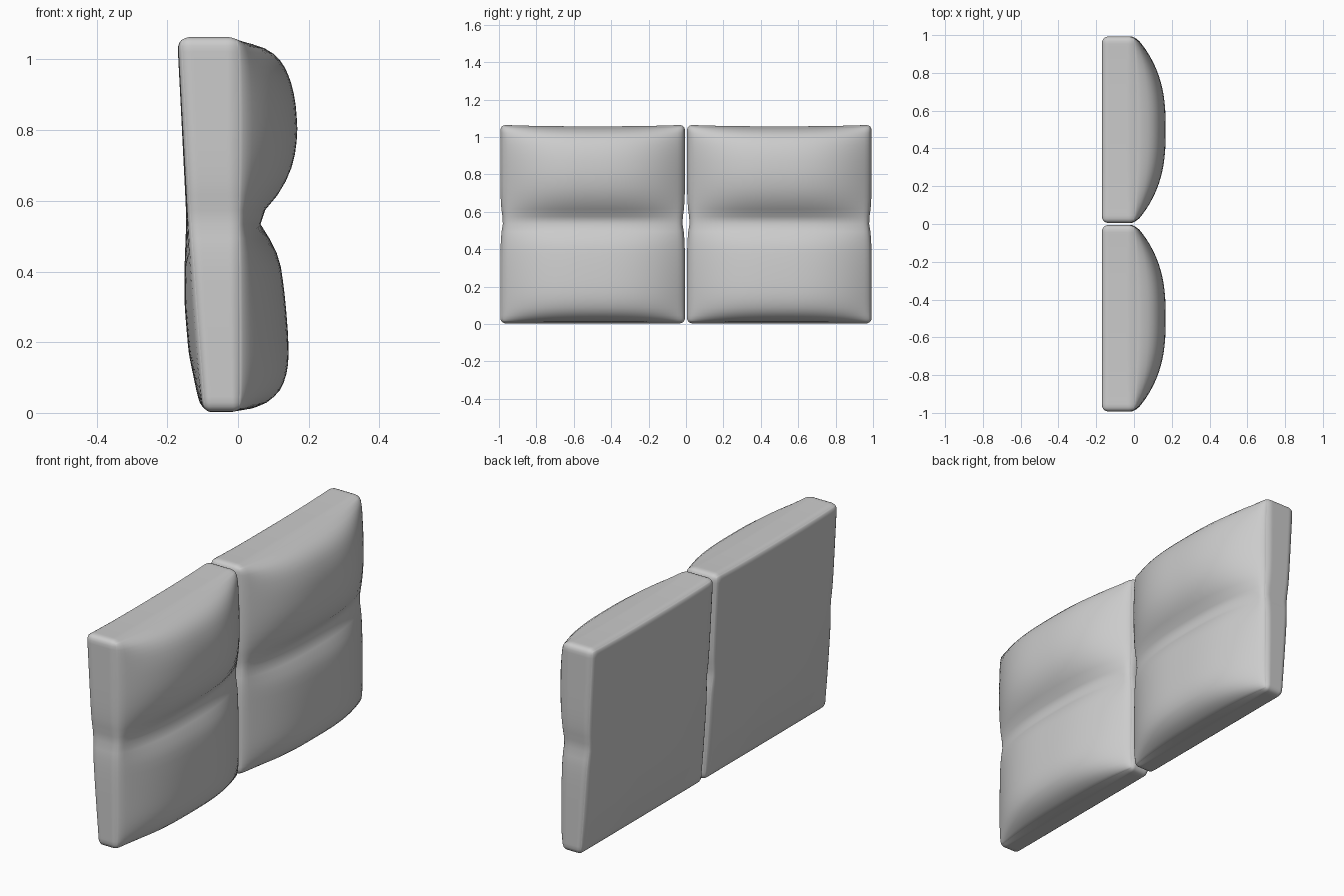
import bpy, bmesh, math
from mathutils import Vector

if "Cube" in bpy.data.objects:
    bpy.data.objects.remove(bpy.data.objects["Cube"])

N = 36            # segments per cube edge
H = Vector((0.07, 0.494, 0.531))   # half size of the base slab
R = 0.03          # edge rounding

# (height, swell of the front at mid width)
FRONT = [(0.003, 0), (0.012, .045), (.03, .085), (.06, .118), (.10, .136), (.15, .144),
         (.22, .142), (.32, .134), (.43, .12), (.48, .10), (.51, .079), (.53, .06),
         (.545, .048), (.56, .058), (.58, .08), (.62, .118), (.68, .149), (.74, .164),
         (.80, .169), (.88, .163), (.94, .150), (.99, .130), (1.02, .105),
         (1.04, .075), (1.055, .035), (1.066, 0)]
# (height, back position at the ends, back position at mid width)
BACK_END = [(0, -.10), (.55, -.143), (1.066, -.172)]
BACK_MID = [(0, -.10), (.05, -.115), (.17, -.140), (.3, -.151), (.4, -.152), (.55, -.146), (1.066, -.172)]


def lookup(table, z):
    z = min(max(z, table[0][0]), table[-1][0])
    for (a, p), (b, q) in zip(table, table[1:]):
        if z <= b:
            return p + (q - p) * (z - a) / (b - a)


def rounded(q):
    p = Vector([max(-(h - R), min(h - R, c)) for c, h in zip(q, H)])
    d = q - p
    return p + d.normalized() * R if d.length > 1e-6 else p


def shape(c):
    # crowd the vertices towards the edges, then round the slab
    q = rounded(Vector([math.sin(v * math.pi / 2) * h if i == 0 else
                        (0.35 * v + 0.65 * math.sin(v * math.pi / 2)) * h
                        for i, (v, h) in enumerate(zip(c, H))]))
    z = q.z + 0.534
    u = abs(q.y) / H.y
    dome = max(0, 1 - u ** 2.7)
    t = (q.x + H.x) / (2 * H.x)
    back = lookup(BACK_END, z) * (1 - dome) + lookup(BACK_MID, z) * dome
    front = 0.008 + (lookup(FRONT, z) - 0.008) * dome
    x = back + (front - back) * t
    # seam pulls the ends inward, the top sags slightly
    pinch = math.exp(-abs(z - .55) / .06)
    y = q.y * (1 - 0.036 * pinch * u ** 8)
    z -= 0.008 * dome * max(0, (z - .9) / .16)
    return Vector((x, y + 0.499, z))


# cushion with a seam across the middle
bm = bmesh.new()
bmesh.ops.create_cube(bm, size=2)
bmesh.ops.subdivide_edges(bm, edges=bm.edges[:], cuts=N - 1, use_grid_fill=True)
for v in bm.verts:
    v.co = shape(v.co)
for it in range(2):
    bmesh.ops.smooth_vert(bm, verts=bm.verts[:], factor=0.3,
                          use_axis_x=True, use_axis_y=False, use_axis_z=False)
for f in bm.faces:
    f.smooth = True
mesh = bpy.data.meshes.new("back_cushions")
bm.to_mesh(mesh)
bm.free()
cushions = bpy.data.objects.new("back_cushions", mesh)
bpy.context.collection.objects.link(cushions)

# second cushion on the other side
mirror = cushions.modifiers.new("mirror", 'MIRROR')
mirror.use_axis = (False, True, False)
mirror.use_mirror_merge = False
